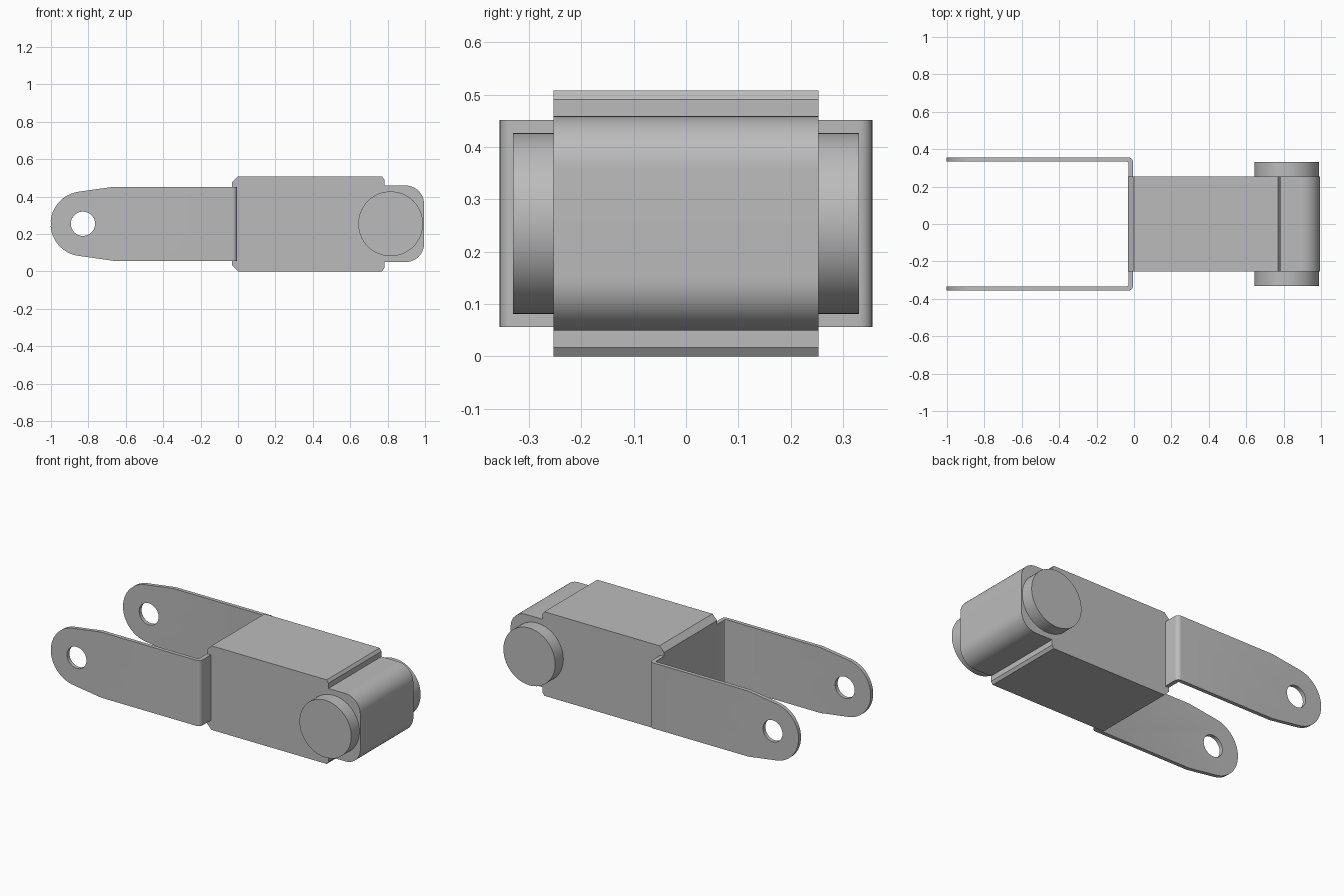
import bpy, bmesh, math
from mathutils import Vector

if "Cube" in bpy.data.objects:
    bpy.data.objects.remove(bpy.data.objects["Cube"], do_unlink=True)

MID = 0.254          # height of the pin axis
HALF_BODY = 0.253    # half width of the block
HALF_FORK = 0.356    # half width of the fork

steel = bpy.data.materials.new("grey_steel")
steel.use_nodes = True
GREY = (0.5, 0.5, 0.5, 1)
steel.diffuse_color = GREY
steel.node_tree.nodes["Principled BSDF"].inputs["Base Color"].default_value = GREY


def arc(cx, cy, r, start, end, steps):
    """Points on an arc, angles in degrees."""
    angles = [math.radians(start + (end - start) * i / steps) for i in range(steps + 1)]
    return [(cx + r * math.cos(a), cy + r * math.sin(a)) for a in angles]


def mirrored(points):
    """Close a half outline by reflecting it in its second coordinate."""
    return points + [(u, -v) for u, v in reversed(points)]


def prism(name, outline, low, high, upright=False):
    """Extrude an outline along y (side profile) or along z (plan)."""
    def place(u, v, w):
        return Vector((u, v, w)) if upright else Vector((u, w, v + MID))
    bm = bmesh.new()
    face = bm.faces.new([bm.verts.new(place(u, v, low)) for u, v in outline])
    grown = bmesh.ops.extrude_face_region(bm, geom=[face])["geom"]
    verts = [g for g in grown if isinstance(g, bmesh.types.BMVert)]
    bmesh.ops.translate(bm, verts=verts, vec=place(0, 0, high) - place(0, 0, low))
    bmesh.ops.recalc_face_normals(bm, faces=bm.faces)
    mesh = bpy.data.meshes.new(name)
    bm.to_mesh(mesh)
    bm.free()
    mesh.materials.append(steel)
    obj = bpy.data.objects.new(name, mesh)
    bpy.context.collection.objects.link(obj)
    return obj


def select(obj):
    bpy.ops.object.select_all(action="DESELECT")
    obj.select_set(True)
    bpy.context.view_layer.objects.active = obj


def smooth(obj):
    select(obj)
    bpy.ops.object.shade_smooth_by_angle(angle=math.radians(25))


def cut(obj, tool, operation):
    select(obj)
    mod = obj.modifiers.new("cut", "BOOLEAN")
    mod.operation, mod.solver, mod.object = operation, "EXACT", tool
    bpy.ops.object.modifier_apply(modifier=mod.name)
    bpy.data.objects.remove(tool, do_unlink=True)


# Block with chamfered rear, stepped front and rounded nose
half = [(-0.031, 0.222), (0.0, 0.254), (0.77, 0.254), (0.782, 0.237), (0.782, 0.205)]
half += arc(0.895, 0.105, 0.1, 90, 0, 12)
smooth(prism("block", mirrored(half), -HALF_BODY, HALF_BODY))

# Pin heads on both sides of the nose
for side, name in ((1, "left_pin"), (-1, "right_pin")):
    circle = arc(0.816, 0, 0.173, 0, 360, 64)[:-1]
    smooth(prism(name, circle, *sorted((side * (HALF_BODY - 0.02), side * 0.331))))

# Fork: bent strip in plan, trimmed to the arm shape and drilled
outer = [(-1.05, HALF_FORK)] + arc(-0.03, HALF_FORK - 0.025, 0.025, 90, 0, 6)
inner = [(-1.05, 0.333)] + arc(-0.037, 0.326, 0.007, 90, 0, 4)
strip = mirrored(outer) + mirrored(inner)[::-1]
fork = prism("fork", strip, -0.1, 0.6, upright=True)
arm = [(0.1, 0.198), (-0.665, 0.198)] + arc(-0.829, 0, 0.173, 97, 180, 16)[:-1]
arm += [(-1.001, 0.01)]
cut(fork, prism("arm_trim", mirrored(arm), -0.5, 0.5), "INTERSECT")
hole = arc(-0.829, 0, 0.065, 0, 360, 40)[:-1]
cut(fork, prism("hole_drill", hole, -0.5, 0.5), "DIFFERENCE")
smooth(fork)
